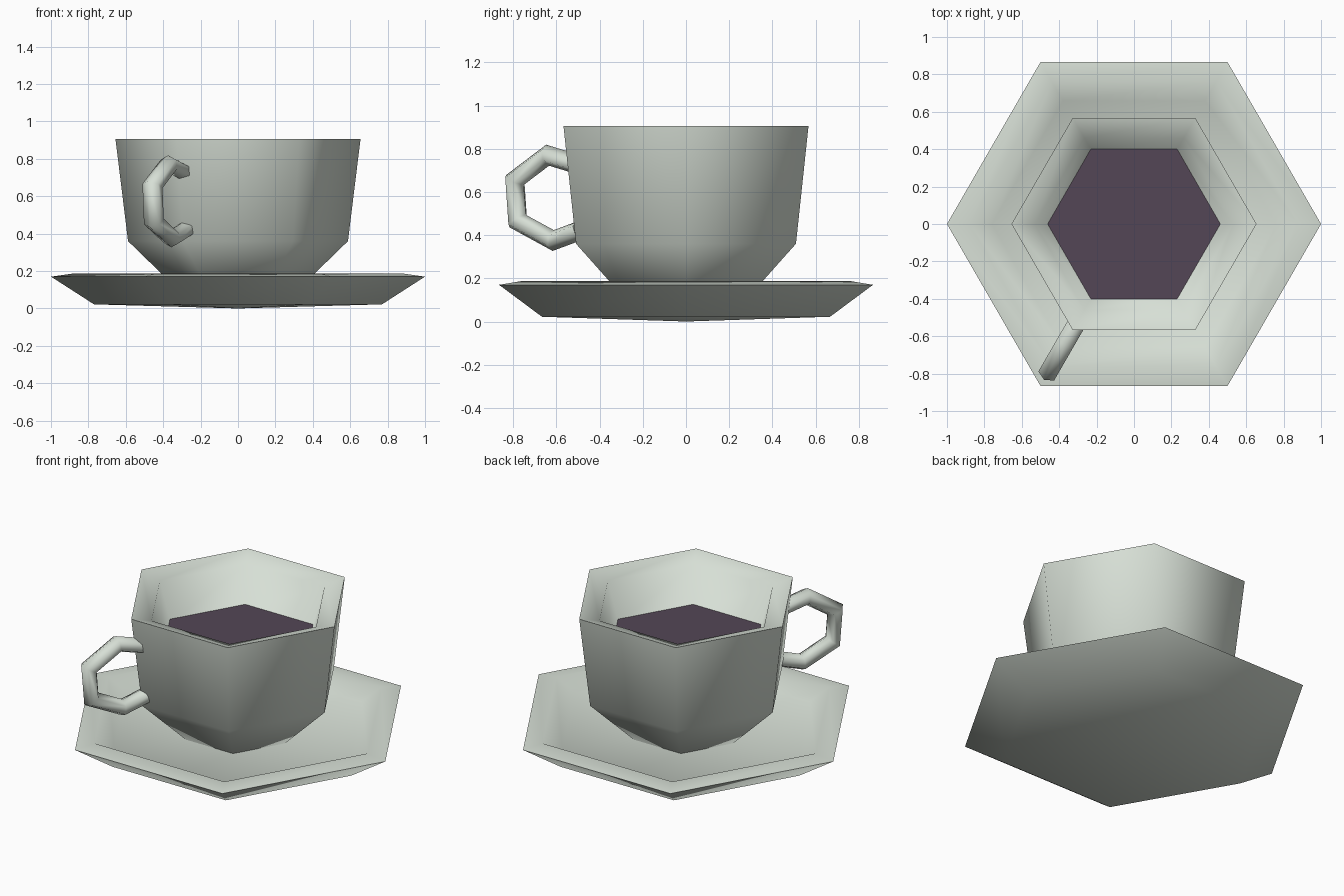
import bpy, bmesh, math
from mathutils import Vector

if "Cube" in bpy.data.objects:
    bpy.data.objects.remove(bpy.data.objects["Cube"])


def material(name, color):
    m = bpy.data.materials.new(name)
    m.diffuse_color = (*color, 1)
    m.use_nodes = True
    m.node_tree.nodes["Principled BSDF"].inputs["Base Color"].default_value = m.diffuse_color
    return m


china = material("pale_china", (0.68, 0.74, 0.67))
drink = material("dark_drink", (0.088, 0.061, 0.092))


def finish(name, bm, mat, smooth_angle=None):
    bmesh.ops.recalc_face_normals(bm, faces=bm.faces)
    me = bpy.data.meshes.new(name)
    bm.to_mesh(me)
    bm.free()
    me.materials.append(mat)
    ob = bpy.data.objects.new(name, me)
    bpy.context.collection.objects.link(ob)
    if smooth_angle:
        bpy.ops.object.select_all(action='DESELECT')
        ob.select_set(True)
        bpy.context.view_layer.objects.active = ob
        bpy.ops.object.shade_smooth_by_angle(angle=math.radians(smooth_angle))
    return ob


def bridge(bm, rings):
    for a, b in zip(rings, rings[1:]):
        n = len(a)
        for i in range(n):
            j = (i + 1) % n
            bm.faces.new((a[i], a[j], b[j], b[i]))


def cap(bm, ring, point):
    c = bm.verts.new(point)
    for i in range(len(ring)):
        bm.faces.new((ring[i], ring[(i + 1) % len(ring)], c))


def lathe(name, profile, start, end, mat, angle):
    """Six-sided turned shape; start/end are heights of the centre points."""
    bm = bmesh.new()
    rings = [[bm.verts.new((r * math.cos(k * math.pi / 3), r * math.sin(k * math.pi / 3), z))
              for k in range(6)] for r, z in profile]
    bridge(bm, rings)
    cap(bm, rings[0], (0, 0, start))
    cap(bm, rings[-1], (0, 0, end))
    return finish(name, bm, mat, angle)


# Saucer: bottom, flared side, rim, shallow dish
lathe("saucer", [(0.77, 0.022), (1.0, 0.17), (0.88, 0.187), (0.76, 0.12)],
      0.0, 0.085, china, 100)

# Cup: tapered foot, wall, lip, inner wall down to below the drink
lathe("cup", [(0.30, 0.08), (0.588, 0.36), (0.655, 0.905), (0.53, 0.87), (0.455, 0.63)],
      0.08, 0.63, china, 85)

# Drink surface
bm = bmesh.new()
bm.faces.new([bm.verts.new((0.468 * math.cos(k * math.pi / 3),
                            0.468 * math.sin(k * math.pi / 3), 0.652)) for k in range(6)])
drink_ob = finish("drink", bm, drink)

# Handle: six-sided tube along a path of (radius, height) in the 240 degree plane
path = [(0.57, 0.725), (0.74, 0.77), (0.915, 0.655), (0.90, 0.465), (0.71, 0.375), (0.57, 0.42)]
pts = [Vector(p) for p in path]
out = Vector((math.cos(math.radians(240)), math.sin(math.radians(240)), 0))
side = Vector((-out.y, out.x, 0))
bm = bmesh.new()
rings = []
for i, p in enumerate(pts):
    d0 = (p - pts[max(i - 1, 0)]).normalized()
    d1 = (pts[min(i + 1, len(pts) - 1)] - p).normalized()
    t = (d0 + d1).normalized()
    n = Vector((-t.y, t.x))
    miter = 1 / max(abs(t.dot(d0)), abs(t.dot(d1)), 0.5)
    ring = []
    for k in range(6):
        a = k * math.pi / 3
        q = p + n * (0.045 * miter * math.cos(a))
        ring.append(bm.verts.new(out * q.x + side * (0.056 * math.sin(a)) + Vector((0, 0, q.y))))
    rings.append(ring)
bridge(bm, rings)
for ring, p in ((rings[0], pts[0]), (rings[-1], pts[-1])):
    cap(bm, ring, out * p.x + Vector((0, 0, p.y)))
finish("handle", bm, china, 75)
